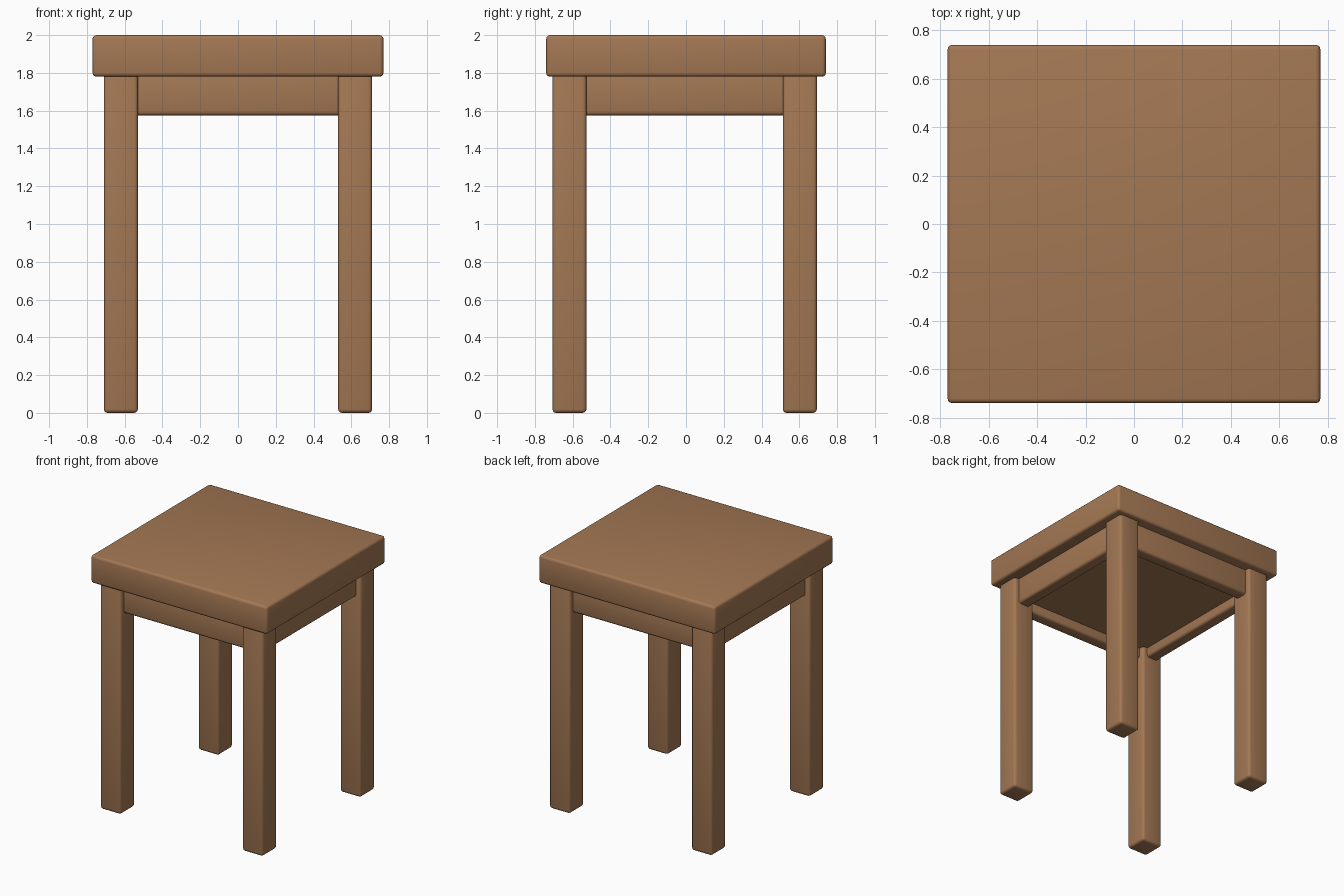
import bpy

if "Cube" in bpy.data.objects:
    bpy.data.objects.remove(bpy.data.objects["Cube"])

wood = bpy.data.materials.new("warm_brown_wood")
wood.diffuse_color = (0.37, 0.187, 0.088, 1)
wood.use_nodes = True
wood.node_tree.nodes["Principled BSDF"].inputs["Base Color"].default_value = wood.diffuse_color


def block(name, lo, hi, bevel=0.02):
    """Softly rounded box between two opposite corners."""
    center = [(a + b) / 2 for a, b in zip(lo, hi)]
    bpy.ops.mesh.primitive_cube_add(size=1, location=center)
    ob = bpy.context.object
    ob.name = name
    ob.scale = [b - a for a, b in zip(lo, hi)]
    bpy.ops.object.transform_apply(location=False, rotation=False, scale=True)
    ob.data.materials.append(wood)
    if bevel:
        mod = ob.modifiers.new("soft_edges", 'BEVEL')
        mod.width = bevel
        mod.segments = 3
        bpy.ops.object.modifier_apply(modifier=mod.name)
        bpy.ops.object.shade_smooth_by_angle()
    return ob


LEG_X = 0.62
FRONT_Y, BACK_Y = -0.617, 0.603
HALF = 0.09      # half leg width
RAIL = 0.05      # half rail thickness
SEAT_Z, RAIL_Z = 1.78, 1.575

# Seat slab
block("seat", (-0.77, -0.74, SEAT_Z), (0.77, 0.74, 2.0))

# Panel under the seat, inside the rails
block("under_panel", (-LEG_X, FRONT_Y, 1.65), (LEG_X, BACK_Y, SEAT_Z + 0.01), 0)

# Four square legs
for row, y in (("front", FRONT_Y), ("back", BACK_Y)):
    for side, x in (("left", -LEG_X), ("right", LEG_X)):
        block(f"{row}_{side}_leg", (x - HALF, y - HALF, 0), (x + HALF, y + HALF, SEAT_Z + 0.02))

# Front and back rails, running into the legs
for row, y in (("front", FRONT_Y), ("back", BACK_Y)):
    block(f"{row}_rail", (-LEG_X, y - RAIL, RAIL_Z), (LEG_X, y + RAIL, SEAT_Z + 0.02))

# Side rails
for side, x in (("left", -LEG_X), ("right", LEG_X)):
    block(f"{side}_rail", (x - RAIL, FRONT_Y, RAIL_Z), (x + RAIL, BACK_Y, SEAT_Z + 0.02))
